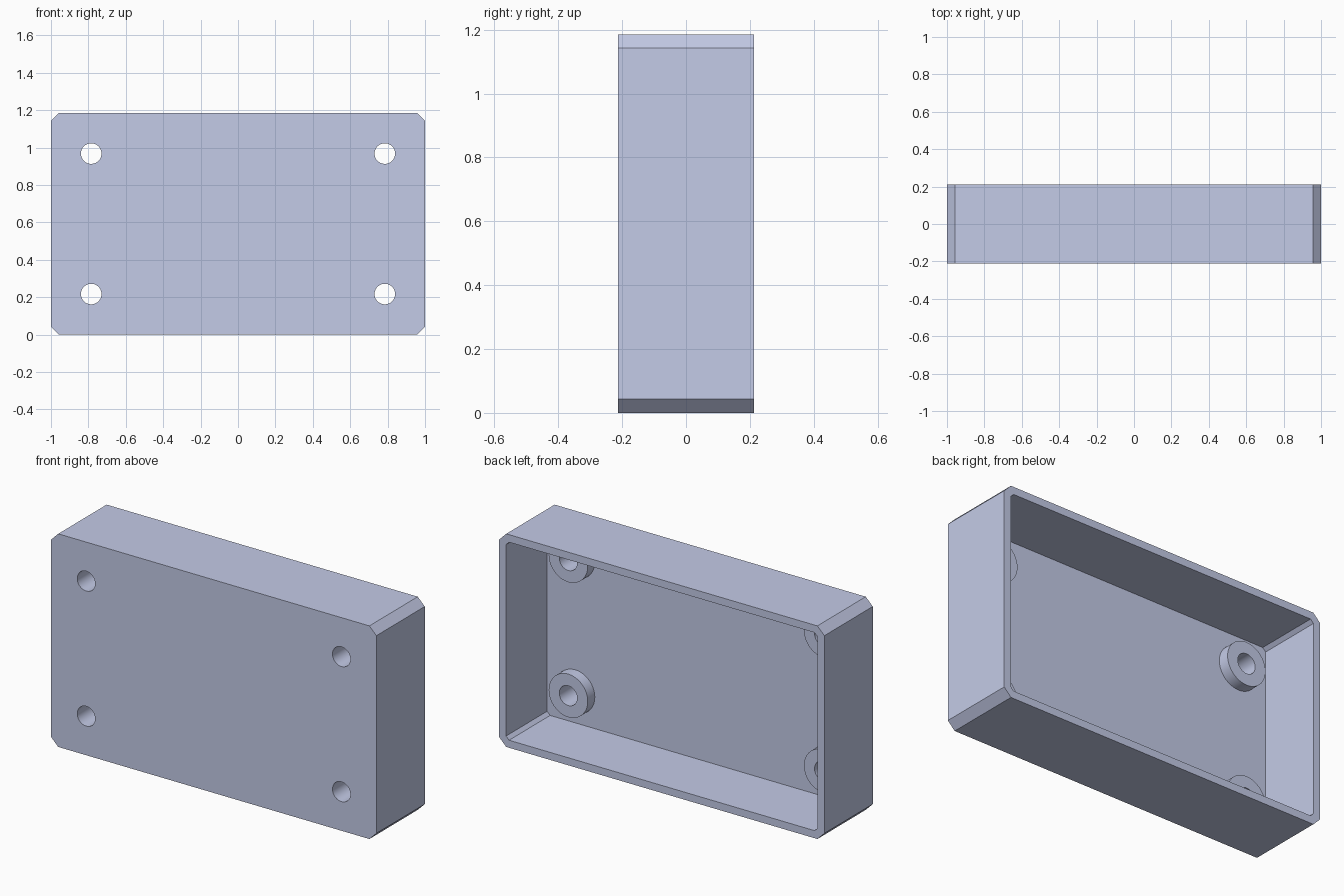
import bpy, bmesh, math
from mathutils import Matrix, Vector

if "Cube" in bpy.data.objects:
    bpy.data.objects.remove(bpy.data.objects["Cube"])

W, D, H = 1.0, 0.2125, 1.185      # half width, half depth, height
WALL, FLOOR, CHAMFER = 0.042, 0.064, 0.043
BOSS_R, BOSS_H, HOLE_R = 0.12, 0.062, 0.055
HOLE_X, HOLE_Z = 0.785, (0.217, 0.968)

paint = bpy.data.materials.new("pale blue grey")
paint.diffuse_color = (0.591, 0.638, 0.855, 1)
paint.use_nodes = True
paint.node_tree.nodes["Principled BSDF"].inputs["Base Color"].default_value = paint.diffuse_color


def finish(name, bm):
    bmesh.ops.recalc_face_normals(bm, faces=bm.faces)
    mesh = bpy.data.meshes.new(name)
    bm.to_mesh(mesh)
    bm.free()
    mesh.materials.append(paint)
    obj = bpy.data.objects.new(name, mesh)
    bpy.context.collection.objects.link(obj)
    return obj


def ring(bm, inset, c, y):
    """Chamfered rectangle of vertices in the xz plane."""
    a, b = W - inset, H / 2 - inset
    pts = [(a - c, b), (a, b - c), (a, c - b), (a - c, -b),
           (c - a, -b), (-a, c - b), (-a, b - c), (c - a, b)]
    return [bm.verts.new((x, y, z + H / 2)) for x, z in pts]


def cylinder(bm, x, z, radius, y0, y1):
    place = Matrix.Translation((x, (y0 + y1) / 2, z)) @ Matrix.Rotation(math.pi / 2, 4, 'X')
    bmesh.ops.create_cone(bm, cap_ends=True, segments=64, radius1=radius,
                          radius2=radius, depth=y1 - y0, matrix=place)


def boolean(obj, cutter, operation):
    mod = obj.modifiers.new(operation.lower(), 'BOOLEAN')
    mod.operation, mod.object, mod.solver = operation, cutter, 'EXACT'
    bpy.context.view_layer.objects.active = obj
    bpy.ops.object.modifier_apply(modifier=mod.name)
    bpy.data.objects.remove(cutter)


# open-backed tray: outer skin, rim, inner skin
bm = bmesh.new()
inner_c = CHAMFER - WALL * (2 - math.sqrt(2))
loops = [ring(bm, 0, CHAMFER, -D), ring(bm, 0, CHAMFER, D),
         ring(bm, WALL, inner_c, D), ring(bm, WALL, inner_c, FLOOR - D)]
for p, q in zip(loops, loops[1:]):
    for i in range(8):
        j = (i + 1) % 8
        bm.faces.new((p[i], p[j], q[j], q[i]))
bm.faces.new(loops[0])
bm.faces.new(loops[-1])
tray = finish("enclosure_tray", bm)

# standoff bosses on the floor and the screw holes through them
centres = [(sx * HOLE_X, z) for sx in (-1, 1) for z in HOLE_Z]
bosses, holes = bmesh.new(), bmesh.new()
for x, z in centres:
    cylinder(bosses, x, z, BOSS_R, FLOOR / 2 - D, FLOOR + BOSS_H - D)
    cylinder(holes, x, z, HOLE_R, -D - 0.1, FLOOR + BOSS_H - D + 0.1)
boolean(tray, finish("standoff_bosses", bosses), 'UNION')
boolean(tray, finish("screw_holes", holes), 'DIFFERENCE')

tray.select_set(True)
bpy.context.view_layer.objects.active = tray
bpy.ops.object.shade_smooth_by_angle(angle=math.radians(30))
